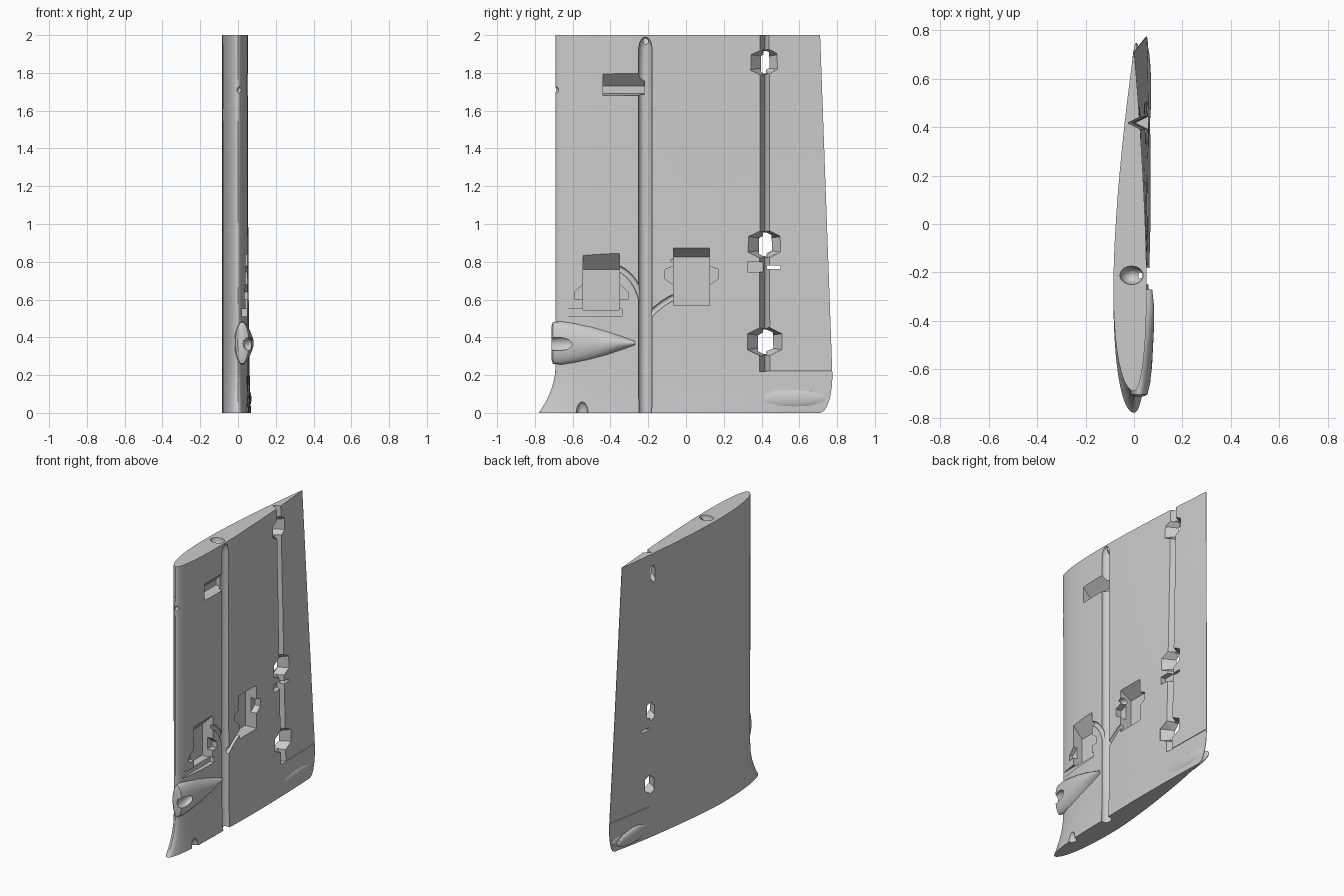
import bpy, bmesh
from math import sin, cos, pi, sqrt
from mathutils import Vector

cube = bpy.data.objects.get("Cube")
if cube:
    bpy.data.objects.remove(cube, do_unlink=True)

grey = bpy.data.materials.new("light_grey")
grey.use_nodes = True
grey.diffuse_color = (0.6, 0.6, 0.6, 1)
grey.node_tree.nodes["Principled BSDF"].inputs["Base Color"].default_value = (0.6, 0.6, 0.6, 1)


def loft(name, rings):
    """Closed solid through rings of equal point count."""
    bm = bmesh.new()
    loops = [[bm.verts.new(p) for p in ring] for ring in rings]
    n = len(loops[0])
    for a, b in zip(loops, loops[1:]):
        for i in range(n):
            j = (i + 1) % n
            bm.faces.new((a[i], a[j], b[j], b[i]))
    bm.faces.new(loops[0])
    bm.faces.new(loops[-1])
    bmesh.ops.recalc_face_normals(bm, faces=bm.faces)
    mesh = bpy.data.meshes.new(name)
    bm.to_mesh(mesh)
    bm.free()
    mesh.materials.append(grey)
    ob = bpy.data.objects.new(name, mesh)
    bpy.context.collection.objects.link(ob)
    return ob


def pocket(outer, inner, floor):
    """Recess in the +x skin, tapering from outer to inner outline (y, z)."""
    return loft("pocket_cutter", [[(x, y, z) for y, z in pts] for x, pts in
                                  ((0.14, outer), (0.055, outer), (floor, inner))])


def rect(y0, y1, z0, z1):
    return [(y0, z0), (y1, z0), (y1, z1), (y0, z1)]


def ellipsoid(centre, radii):
    bm = bmesh.new()
    bmesh.ops.create_uvsphere(bm, u_segments=28, v_segments=16, radius=1)
    for v in bm.verts:
        v.co = Vector(c + r * k for c, r, k in zip(centre, radii, v.co))
    mesh = bpy.data.meshes.new("ellipsoid")
    bm.to_mesh(mesh)
    bm.free()
    mesh.materials.append(grey)
    ob = bpy.data.objects.new("ellipsoid", mesh)
    bpy.context.collection.objects.link(ob)
    return ob


def tube(a, control, b, radius, x):
    """Curved round cutter in the yz plane."""
    a, control, b = map(Vector, (a, control, b))
    rings = []
    for k in range(13):
        t = k / 12
        p = a * (1 - t) ** 2 + control * 2 * t * (1 - t) + b * t * t
        d = ((control - a) * (1 - t) + (b - control) * t).normalized()
        rings.append([(x + radius * sin(u), p.x - d.y * radius * cos(u), p.y + d.x * radius * cos(u))
                      for u in (2 * pi * i / 14 for i in range(14))])
    return loft("wire_cutter", rings)


def combine(target, tool, operation="DIFFERENCE"):
    mod = target.modifiers.new("boolean", "BOOLEAN")
    mod.operation = operation
    mod.solver = "EXACT"
    mod.object = tool
    bpy.context.view_layer.objects.active = target
    bpy.ops.object.modifier_apply(modifier=mod.name)
    bpy.data.objects.remove(tool, do_unlink=True)


# Wing skin: aerofoil twisted towards the root, with a flared root
def foil(c):
    return 10 * (0.2969 * sqrt(c) - 0.126 * c - 0.3516 * c**2 + 0.2843 * c**3 - 0.1015 * c**4)


def section(z):
    chords = [(1 - cos(pi * i / 40)) / 2 for i in range(41)]
    points = [(-0.085 * foil(c), c) for c in reversed(chords)]
    points += [(0.052 * foil(c), c) for c in chords[1:]]
    root = min(1, (2 - z) / 1.8)
    flare = 0.09 * max(0, 1 - z / 0.27) ** 2.2
    tail = 0.71 + 0.065 * root
    if z < 0.2:
        tail -= 0.065 * (1 - sqrt(max(0, 1 - (1 - z / 0.2) ** 2)))
    ring = []
    for x, c in points:
        y = -0.69 + c * (tail + 0.69)
        x += 0.052 * root * max(0, y + 0.25) / 1.03
        x *= 1 + 0.15 * max(0, 1 - z / 0.25) ** 2 * (x > 0)
        ring.append((x, y - flare * max(0, 1 - c / 0.4), z))
    return ring


heights = [0, 0.01, 0.025, 0.045, 0.07, 0.1, 0.13, 0.165, 0.2, 0.24, 0.27, 0.6, 1, 1.5, 2]
wing = loft("wing_panel", [section(z) for z in heights])

# Intake fairing, tapering backwards
fairing = [(-0.713, 0.018, 0.02, 0.085), (-0.705, 0.022, 0.035, 0.11),
           (-0.66, 0.022, 0.046, 0.114), (-0.58, 0.024, 0.051, 0.105), (-0.5, 0.025, 0.054, 0.09),
           (-0.42, 0.025, 0.058, 0.068), (-0.34, 0.025, 0.058, 0.04), (-0.27, 0.025, 0.05, 0.012)]
combine(wing, loft("intake_fairing", [
    [(cx + rx * cos(2 * pi * i / 32), y, 0.37 + rz * sin(2 * pi * i / 32)) for i in range(32)]
    for y, cx, rx, rz in fairing]), "UNION")
combine(wing, ellipsoid((0.052, -0.665, 0.365), (0.03, 0.085, 0.038)))

# Streamlined blisters on the root
for x in (0.049, 0.01):
    combine(wing, ellipsoid((x, 0.55, 0.075), (0.022, 0.2, 0.052)), "UNION")

# Round-bottomed spar channel and the socket in the tip
channel = [(2 * pi * i / 24, 0.036) for i in range(24)]
combine(wing, loft("channel_cutter", [
    [(0.05 + 0.036 * s * cos(u), -0.215 + r * s * sin(u), z) for u, r in channel]
    for z, s in ((-0.05, 1), (1.93, 1), (1.96, 0.85), (1.98, 0.55), (1.99, 0.1))]))
combine(wing, ellipsoid((-0.01, -0.212, 2), (0.048, 0.038, 0.06)))

# Tip pocket beside the channel, with a sloping roof
combine(wing, pocket(rect(-0.44, -0.22, 1.68, 1.8), rect(-0.44, -0.22, 1.69, 1.73), -0.015))

# Equipment bays: deep core with sloping roof, shallow side ears
for y0, y1, z0, z1, roof, ear0, ear1 in ((-0.545, -0.352, 0.545, 0.848, 0.76, 0.6, 0.64),
                                       (-0.066, 0.125, 0.572, 0.874, 0.826, 0.71, 0.76)):
    combine(wing, pocket(rect(y0, y1, z0, z1), rect(y0, y1, z0, roof), -0.03))
    w = 0.045
    low, high = (ear0, ear1 + 0.05) if y0 < -0.3 else (ear0 - 0.04, ear1 + 0.02)
    ears = [(y0 + 0.01, low), (y1 - 0.01, low), (y1 + w, ear0), (y1 + w, ear1),
            (y1 - 0.01, high), (y0 + 0.01, high), (y0 - w, ear1), (y0 - w, ear0)]
    combine(wing, pocket(ears, ears, 0.012))
slot = rect(-0.665, -0.34, 0.51, 0.55)
combine(wing, pocket(slot, slot, 0.022))
combine(wing, ellipsoid((0.03, -0.055, 0.805), (0.03, 0.05, 0.022)))

# Curved wire grooves into the channel
combine(wing, tube((-0.37, 0.77), (-0.235, 0.72), (-0.218, 0.49), 0.016, 0.05))
combine(wing, tube((-0.04, 0.62), (-0.12, 0.6), (-0.225, 0.485), 0.016, 0.05))

# V-shaped hinge line, leaving a thin skin
combine(wing, loft("hinge_line_cutter", [
    [(apex, 0.417, z), (apex + 0.12, 0.357, z), (apex + 0.12, 0.477, z)]
    for z, apex in ((0.22, 0.006), (2.05, -0.026))]))

# Hinge pockets, tapering to a slit through the skin
for z in (1.857, 0.892, 0.377):
    outer = [(0.325, z - 0.042), (0.398, z - 0.078), (0.436, z - 0.078), (0.508, z - 0.042),
             (0.508, z + 0.042), (0.436, z + 0.078), (0.398, z + 0.078), (0.325, z + 0.042)]
    inner = [(0.413 + (0.008 if y > 0.417 else 0), z + (h - z) * 0.7) for y, h in outer]
    combine(wing, pocket(outer, inner, -0.06))

# Control arm recess and its through slot
recess = rect(0.325, 0.42, 0.745, 0.8)
combine(wing, pocket(recess, recess, 0.015))
through = rect(0.43, 0.5, 0.762, 0.78)
combine(wing, pocket(through, through, -0.1))

# Gap between control surface and root
gap = rect(0.425, 0.85, 0.219, 0.223)
combine(wing, pocket(gap, gap, -0.1))

# Leading edge dimple and root locating notch
combine(wing, ellipsoid((0.01, -0.692, 1.71), (0.016, 0.018, 0.018)))
combine(wing, ellipsoid((0.055, -0.55, 0), (0.035, 0.032, 0.06)))

bpy.ops.object.select_all(action="DESELECT")
wing.select_set(True)
bpy.context.view_layer.objects.active = wing
bpy.ops.object.shade_smooth_by_angle(angle=0.5)
